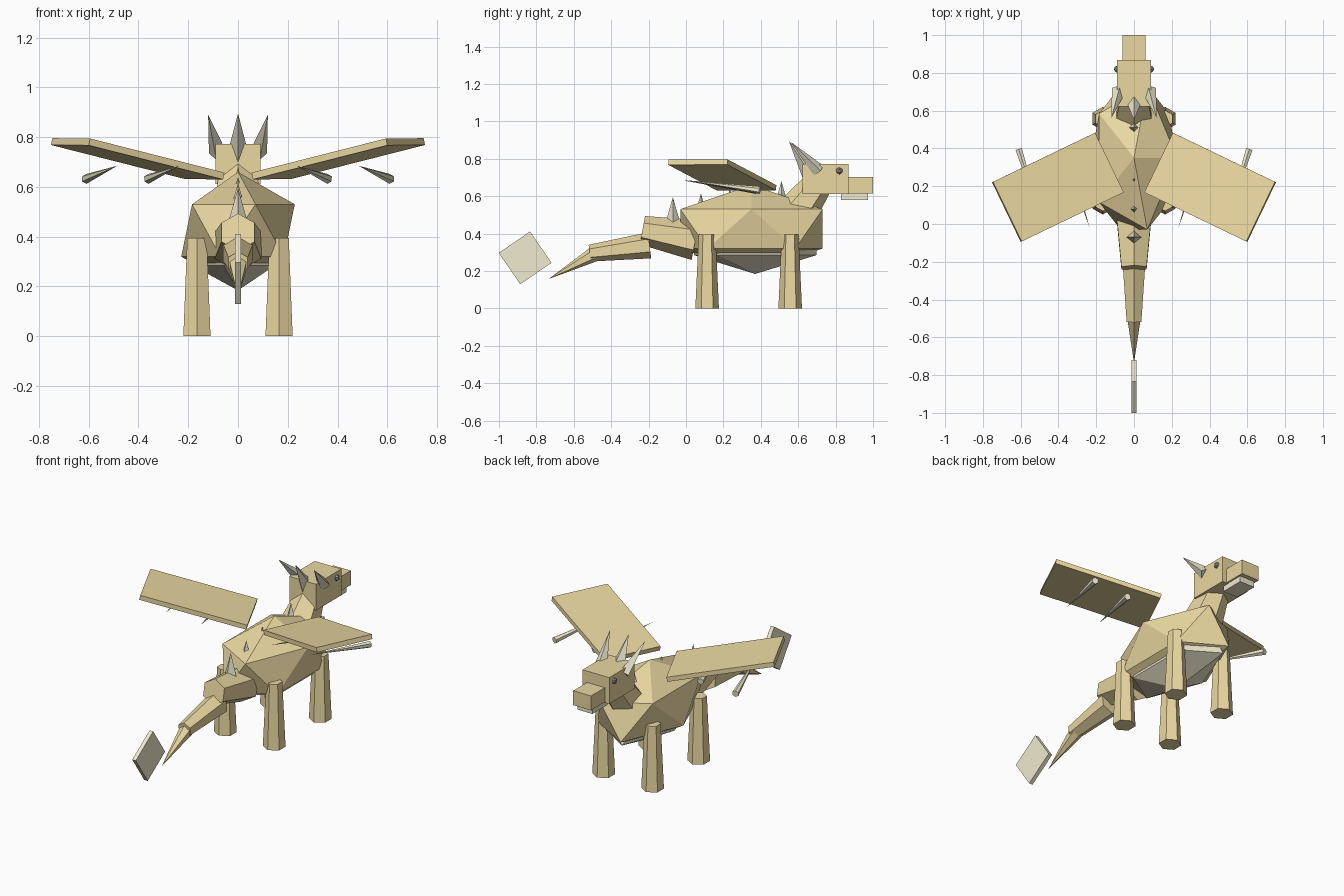
import bpy, bmesh, math
from mathutils import Vector, Matrix

if "Cube" in bpy.data.objects:
    bpy.data.objects.remove(bpy.data.objects["Cube"])


def material(name, rgb):
    m = bpy.data.materials.new(name)
    m.diffuse_color = (*rgb, 1)
    m.use_nodes = True
    m.node_tree.nodes["Principled BSDF"].inputs["Base Color"].default_value = m.diffuse_color
    return m


GOLD = material("gold_hide", (0.83, 0.69, 0.36))
PALE = material("pale_bone", (0.87, 0.83, 0.62))
HORN = material("horn", (0.80, 0.77, 0.60))
DARK = material("eye_grey", (0.35, 0.33, 0.30))


def finish(name, bm, mat, matrix):
    bm.transform(matrix)
    bmesh.ops.recalc_face_normals(bm, faces=bm.faces)
    mesh = bpy.data.meshes.new(name)
    bm.to_mesh(mesh)
    bm.free()
    mesh.materials.append(mat)
    ob = bpy.data.objects.new(name, mesh)
    bpy.context.collection.objects.link(ob)
    return ob


def axes(x, y, z, origin):
    m = Matrix((x, y, z)).transposed().to_4x4()
    m.translation = origin
    return m


def cone(name, a, b, r1, r2, sides, mat):
    """Tapered prism from point a to point b."""
    a, b = Vector(a), Vector(b)
    z = (b - a).normalized()
    ref = Vector((0, 1, 0)) if abs(z.z) > 0.99 else Vector((0, 0, 1))
    x = ref.cross(z).normalized()
    y = z.cross(x)
    bm = bmesh.new()
    bmesh.ops.create_cone(bm, cap_ends=True, segments=sides, radius1=r1,
                          radius2=r2, depth=(b - a).length)
    bmesh.ops.remove_doubles(bm, verts=bm.verts, dist=1e-5)
    return finish(name, bm, mat, axes(x, y, z, (a + b) / 2))


def ball(name, loc, scale, mat):
    bm = bmesh.new()
    bmesh.ops.create_icosphere(bm, subdivisions=1, radius=1)
    return finish(name, bm, mat, Matrix.Translation(loc) @ Matrix.Diagonal((*scale, 1)))


def box(name, loc, size, mat, rot=Matrix.Identity(4)):
    bm = bmesh.new()
    bmesh.ops.create_cube(bm, size=1)
    return finish(name, bm, mat, Matrix.Translation(loc) @ rot @ Matrix.Diagonal((*size, 1)))


# Body and belly
ball("body", (0, 0.35, 0.425), (0.255, 0.447, 0.235), GOLD)
ball("belly", (0, 0.37, 0.366), (0.205, 0.385, 0.182), PALE)

# Neck, head, snout, jaw
cone("neck", (0, 0.575, 0.49), (0, 0.71, 0.67), 0.115, 0.078, 6, GOLD)
box("head", (0, 0.745, 0.692), (0.18, 0.245, 0.16), GOLD)
box("snout", (0, 0.93, 0.659), (0.12, 0.14, 0.088), GOLD)
box("jaw", (0, 0.90, 0.598), (0.10, 0.145, 0.036), PALE)

# Centre horn
cone("centre_horn", (0, 0.66, 0.725), (0, 0.55, 0.895), 0.045, 0, 4, HORN)

# Spines along the back and on the neck
for i, (y, tip) in enumerate([(-0.07, 0.595), (0.08, 0.615), (0.235, 0.64), (0.51, 0.68)]):
    cone(f"spine_{i + 1}", (0, y, tip - 0.14), (0, y, tip), 0.04, 0, 4, HORN)

# Tail segments and flat tail fin
cone("tail_base", (0, 0.05, 0.365), (0, -0.233, 0.418), 0.108, 0.077, 6, GOLD)
cone("tail_middle", (0, -0.195, 0.337), (0, -0.515, 0.295), 0.07, 0.045, 6, GOLD)
cone("tail_tip", (0, -0.485, 0.293), (0, -0.735, 0.157), 0.042, 0, 6, GOLD)
box("tail_fin", (0, -0.86, 0.27), (0.024, 0.203, 0.203), PALE,
    Matrix.Rotation(math.radians(34.5), 4, 'X'))

# Wing slab axes: span rises outward and sweeps backward
span, chord = Vector((0.54, -0.26, 0.137)), Vector((0.147, 0.318, 0))
u = span.normalized()
v = (chord - chord.dot(u) * u).normalized()

for s, side in ((1, "right"), (-1, "left")):
    # Legs
    for y, place in ((0.557, "head_end"), (0.113, "tail_end")):
        cone(f"{place}_leg_{side}", (s * 0.165, y, 0), (s * 0.165, y, 0.395),
             0.063, 0.045, 6, GOLD)
    # Eyes and side horns
    ball(f"eye_{side}", (s * 0.088, 0.82, 0.735), (0.02, 0.02, 0.02), DARK)
    cone(f"horn_{side}", (s * 0.08, 0.71, 0.735), (s * 0.12, 0.56, 0.89),
         0.038, 0, 4, HORN)
    # Wing
    bm = bmesh.new()
    bmesh.ops.create_cube(bm, size=1)
    wing = axes(u * span.length, v * chord.length, u.cross(v) * 0.028,
                Vector((0.403, 0.194, 0.713)))
    finish(f"wing_{side}", bm, GOLD, Matrix.Diagonal((s, 1, 1, 1)) @ wing)
    # Bone spikes under the wing
    for i, x in enumerate((0.36, 0.61)):
        cone(f"wing_bone_{i + 1}_{side}", (s * x, 0.375 + 0.02 * i, 0.632),
             (s * (x - 0.125), -0.02 + 0.02 * i, 0.685), 0.02, 0, 6, PALE)
